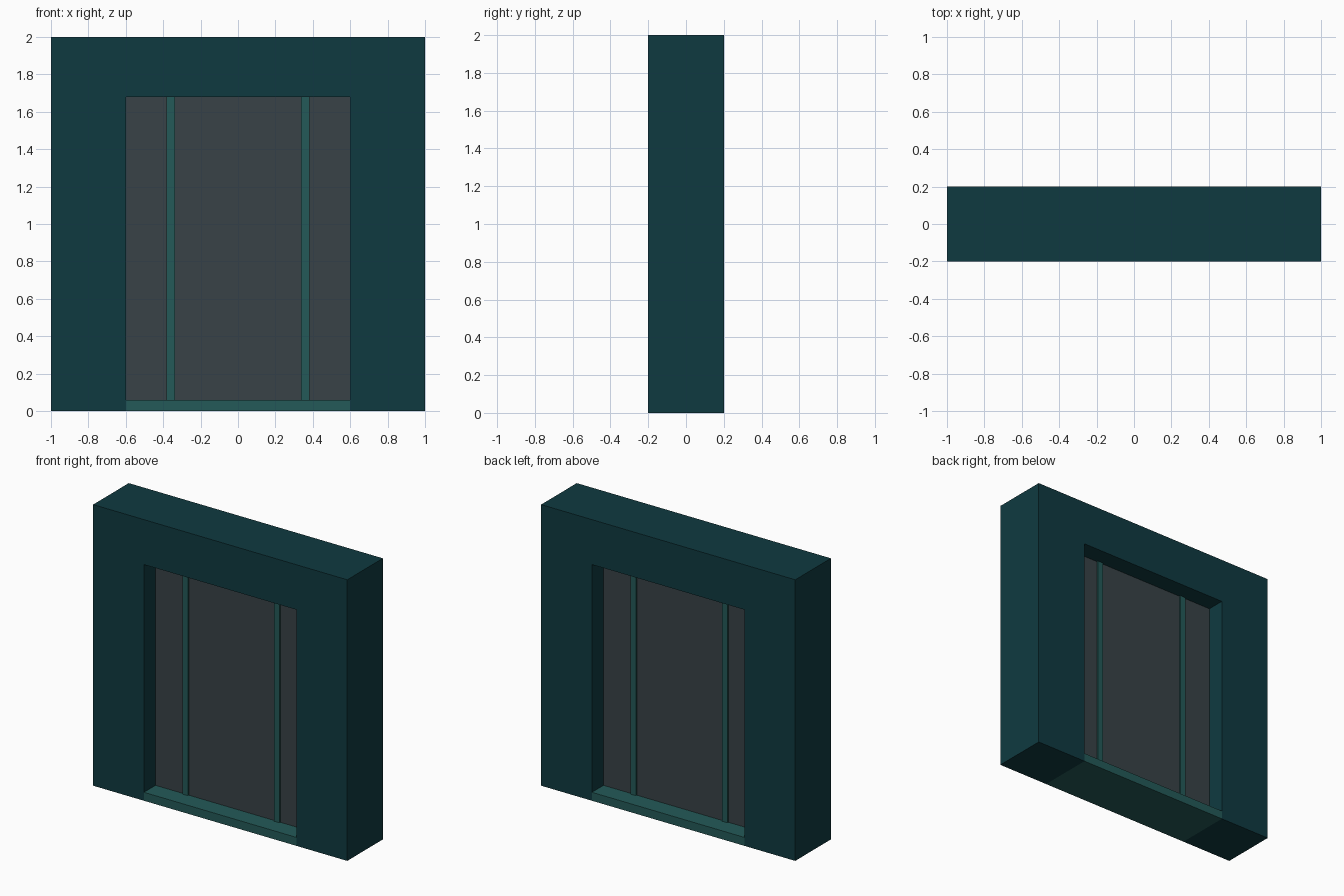
import bpy
import bmesh

default = bpy.data.objects.get("Cube")
if default:
    bpy.data.objects.remove(default, do_unlink=True)


def material(name, rgb):
    mat = bpy.data.materials.new(name)
    mat.use_nodes = True
    color = (*rgb, 1)
    mat.diffuse_color = color
    mat.node_tree.nodes["Principled BSDF"].inputs["Base Color"].default_value = color
    return mat


DARK_TEAL = material("dark teal", (0.0048, 0.0423, 0.0513))
TEAL = material("muted teal", (0.0176, 0.1022, 0.0976))
SLATE = material("slate grey", (0.0395, 0.0545, 0.0630))

HALF_WIDTH, HEIGHT, HALF_DEPTH = 1.0, 2.0, 0.2
OPENING, OPENING_TOP = 0.6, 1.68
SILL_TOP = 0.06
PANEL_DEPTH, STRIP_DEPTH = 0.07, 0.08


def extrude_profile(name, points, half_depth, mat):
    """Extrude an x-z outline symmetrically through y."""
    bm = bmesh.new()
    face = bm.faces.new([bm.verts.new((x, -half_depth, z)) for x, z in points])
    result = bmesh.ops.extrude_face_region(bm, geom=[face])
    verts = [g for g in result["geom"] if isinstance(g, bmesh.types.BMVert)]
    bmesh.ops.translate(bm, verts=verts, vec=(0, 2 * half_depth, 0))
    bmesh.ops.recalc_face_normals(bm, faces=bm.faces)
    mesh = bpy.data.meshes.new(name)
    bm.to_mesh(mesh)
    bm.free()
    mesh.materials.append(mat)
    obj = bpy.data.objects.new(name, mesh)
    bpy.context.collection.objects.link(obj)
    return obj


def box(name, x0, x1, z0, z1, half_depth, mat):
    return extrude_profile(name, [(x0, z0), (x1, z0), (x1, z1), (x0, z1)], half_depth, mat)


# Wall-thick frame: two jambs joined by a lintel
right_half = [(-OPENING, OPENING_TOP), (-OPENING, 0), (-HALF_WIDTH, 0), (-HALF_WIDTH, HEIGHT)]
left_half = [(-x, z) for x, z in reversed(right_half)]
extrude_profile("door_frame", right_half + left_half, HALF_DEPTH, DARK_TEAL)

# Threshold between the jambs
box("threshold", -OPENING, OPENING, 0, SILL_TOP, HALF_DEPTH, TEAL)

# Recessed door panel
box("door_panel", -OPENING, OPENING, SILL_TOP, OPENING_TOP, PANEL_DEPTH, SLATE)

# Vertical strips, slightly proud of the panel on both faces
for side, sign in (("right", -1), ("left", 1)):
    x = sign * 0.36
    box(side + "_door_strip", x - 0.022, x + 0.022, SILL_TOP, OPENING_TOP, STRIP_DEPTH, TEAL)
